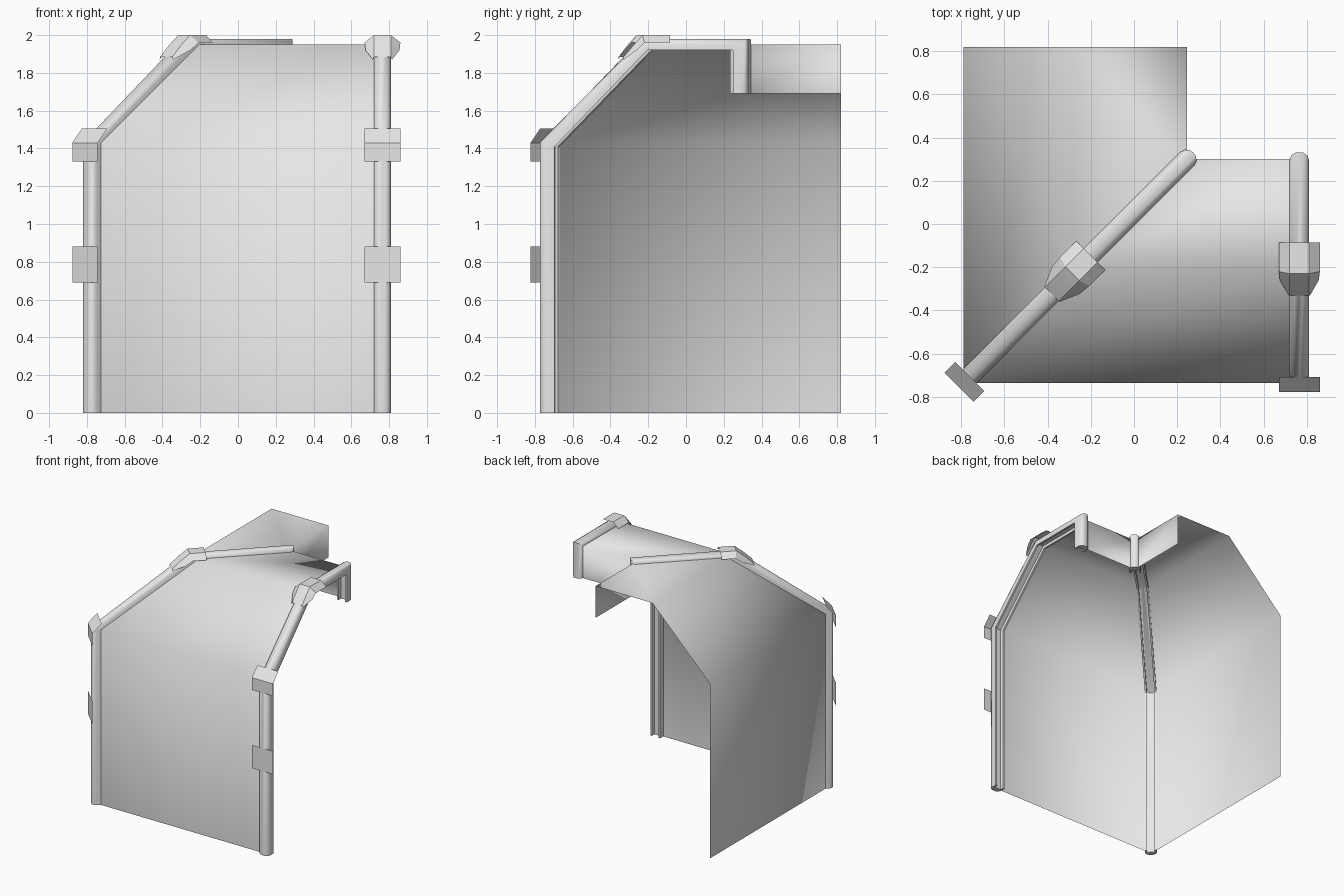
import bpy
import math

if "Cube" in bpy.data.objects:
    bpy.data.objects.remove(bpy.data.objects["Cube"])

grey = bpy.data.materials.new("plain_grey")
grey.diffuse_color = (0.8, 0.8, 0.8, 1)
grey.use_nodes = True
grey.node_tree.nodes["Principled BSDF"].inputs["Base Color"].default_value = grey.diffuse_color

LEFT, FRONT = -0.79, -0.735     # outer wall planes
RIGHT, BACK = 0.765, 0.82       # open ends of the two wings
S = math.sqrt(0.5)


def make(name, verts, faces, angle=None):
    mesh = bpy.data.meshes.new(name)
    mesh.from_pydata(verts, [], faces)
    mesh.materials.append(grey)
    obj = bpy.data.objects.new(name, mesh)
    bpy.context.collection.objects.link(obj)
    bpy.context.view_layer.objects.active = obj
    obj.select_set(True)
    if angle is None:
        bpy.ops.object.shade_smooth()
    else:
        bpy.ops.object.shade_smooth_by_angle(angle=math.radians(angle))
    obj.select_set(False)
    return obj


# Placement of (inward distance, height, sideways offset) on each trim line
def on_end(d, z, u):
    return (RIGHT + u, FRONT + d, z)


def on_corner(d, z, u):
    return (LEFT + d + u * S, FRONT + d - u * S, z)


# Shell: wall, sloped shoulder, flat roof and short drop, mitred at the corner
profile = [(0, 0), (0, 1.43), (0.52, 1.95), (1.035, 1.95), (1.035, 1.69)]
verts, faces = [], []
for d, z in profile:
    verts += [(LEFT + d, BACK, z), (LEFT + d, FRONT + d, z), (RIGHT, FRONT + d, z)]
for i in range(len(profile) - 1):
    for j in range(2):
        a = i * 3 + j
        faces.append((a, a + 1, a + 4, a + 3))
make("wall_shell", verts, faces)

# Trim: rounded channel section as (sideways, depth fraction)
section = [(-0.045, 1), (-0.045, 0.45), (-0.038, 0.2), (-0.02, 0.03), (0, 0),
           (0.02, 0.03), (0.038, 0.2), (0.045, 0.45), (0.045, 1),
           (0.03, 1), (0.03, 0.6), (-0.03, 0.6), (-0.03, 1)]


def trim(name, place, outer, inner):
    n = len(section)
    verts, faces = [], []
    for (do, zo), (di, zi) in zip(outer, inner):
        verts += [place(do + t * (di - do), zo + t * (zi - zo), u) for u, t in section]
    for i in range(len(outer) - 1):
        for j in range(n):
            a, b = i * n + j, i * n + (j + 1) % n
            faces.append((a, b, b + n, a + n))
    faces.append(tuple(reversed(range(n))))
    faces.append(tuple(range(len(verts) - n, len(verts))))
    make(name, verts, faces, 40)


trim("end_trim", on_end,
     [(-0.038, 0), (-0.038, 1.435), (0.505, 1.98), (1.067, 1.98), (1.067, 1.69)],
     [(0.04, 0), (0.04, 1.41), (0.53, 1.92), (0.985, 1.92), (0.985, 1.69)])
trim("corner_trim", on_corner,
     [(-0.015, 0), (-0.015, 1.435), (0.505, 1.98), (1.065, 1.98), (1.065, 1.69)],
     [(0.035, 0), (0.035, 1.41), (0.53, 1.92), (1.0, 1.92), (1.0, 1.69)])


# Clamp plates: each row lists (sideways, distance, height)
def plate(name, place, rows):
    n = len(rows[0])
    verts = [place(d, z, u) for row in rows for u, d, z in row]
    faces = [(i * n + j, i * n + j + 1, (i + 1) * n + j + 1, (i + 1) * n + j)
             for i in range(len(rows) - 1) for j in range(n - 1)]
    make(name, verts, faces, 25)


def straight(d, z):
    return [(-0.095, d, z), (0.095, d, z)]


def saddle(d, z, side_d, side_z, half):
    return [(-half, side_d, side_z), (-0.045, d, z), (0.045, d, z), (half, side_d, side_z)]


for label, place, d0, d1, back, tip in (
        ("end", on_end, -0.042, 0.028, 0.65, 0.405),
        ("corner", on_corner, -0.02, 0.03, 0.59, 0.41)):
    plate(label + "_lower_clamp", place, [straight(d0, 0.69), straight(d0, 0.88)])
    plate(label + "_middle_clamp", place,
          [straight(d0, 1.33), straight(d0, 1.43), straight(d1, 1.505)])
    plate(label + "_top_clamp", place,
          [saddle(tip, 1.885, tip, 1.87, 0.05),
           saddle(0.455, 1.945, 0.475, 1.92, 0.09),
           saddle(0.505, 2.0, 0.515, 1.96, 0.095),
           saddle(back, 2.0, back, 1.96, 0.095)])
